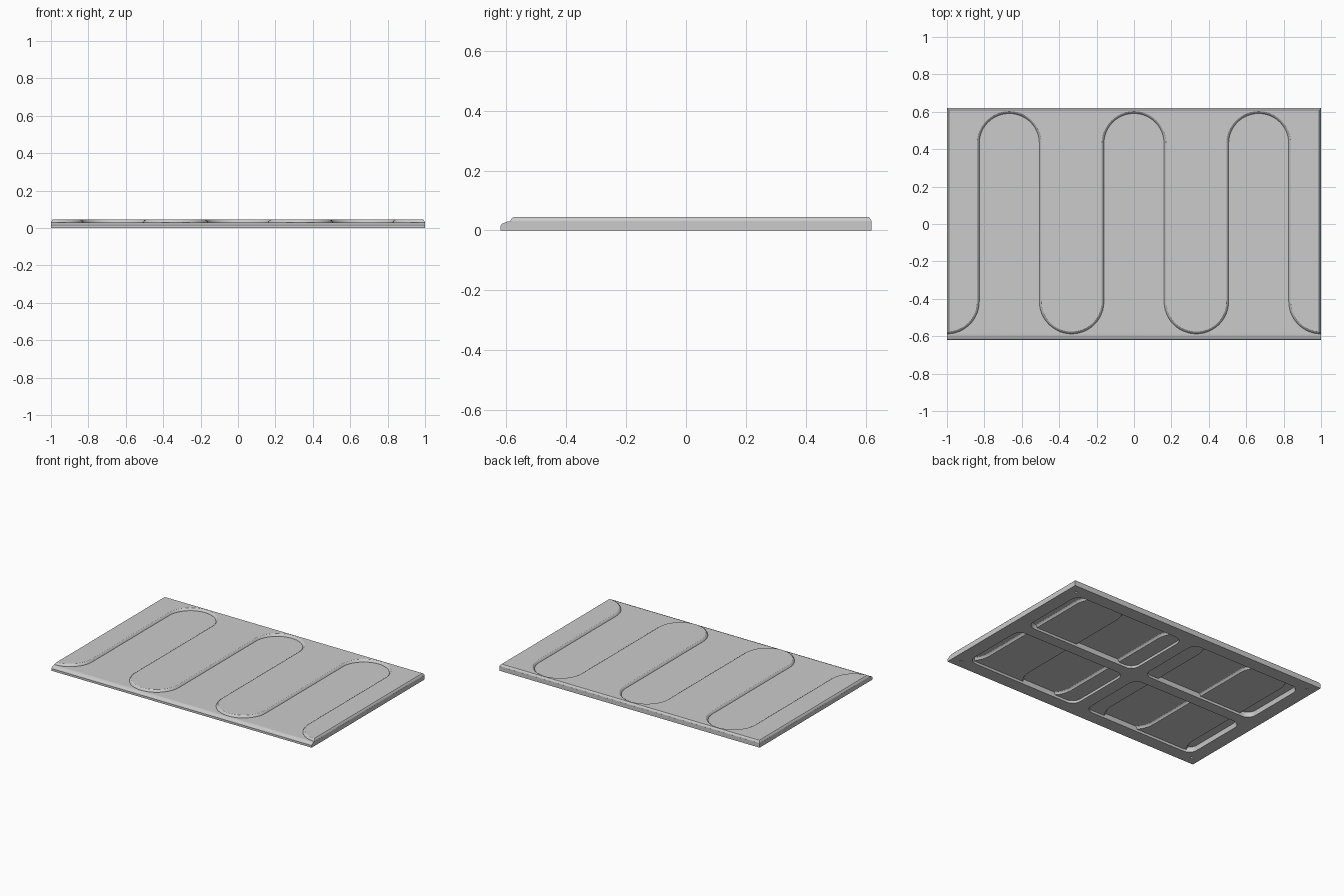
import bpy, bmesh, math

if "Cube" in bpy.data.objects:
    bpy.data.objects.remove(bpy.data.objects["Cube"])

R = 1 / 6            # scallop radius
LOW_Y, HIGH_Y = -0.415, 0.43


def loft(bm, rings):
    """Closed solid through rings of matching points, bottom to top."""
    loops = [[bm.verts.new(p) for p in ring] for ring in rings]
    n = len(loops[0])
    for a, b in zip(loops, loops[1:]):
        for i in range(n):
            j = (i + 1) % n
            bm.faces.new((a[i], a[j], b[j], b[i]))
    bm.faces.new(loops[0][::-1])
    bm.faces.new(loops[-1])


def finish(name, bm):
    bmesh.ops.recalc_face_normals(bm, faces=bm.faces)
    me = bpy.data.meshes.new(name)
    bm.to_mesh(me)
    bm.free()
    ob = bpy.data.objects.new(name, me)
    bpy.context.collection.objects.link(ob)
    return ob


def boolean(ob, other, op):
    m = ob.modifiers.new(op, 'BOOLEAN')
    m.operation, m.solver, m.object = op, 'EXACT', other
    bpy.context.view_layer.objects.active = ob
    bpy.ops.object.modifier_apply(modifier=m.name)
    bpy.data.objects.remove(other)


def scallop_ring(off, e, z, steps=24):
    """Outline of the raised layer: serpentine front, straight back and sides."""
    pts = [(-1 + e, 0.62 - e, z)]
    for i in range(7):
        cx, low = -1 + i / 3, i % 2 == 0
        r = R - off if low else R + off
        d = math.asin(e / r)
        a, b = (math.pi, 2 * math.pi) if low else (math.pi, 0)
        if i == 0:
            a = 1.5 * math.pi + d
        if i == 6:
            b = 1.5 * math.pi - d
        for k in range(steps + 1):
            t = a + (b - a) * k / steps
            pts.append((cx + r * math.cos(t), (LOW_Y if low else HIGH_Y) + r * math.sin(t), z))
    return pts + [(1 - e, 0.62 - e, z)]


def round_rect(cx, cy, hx, hy, r, z, steps=6):
    pts = []
    for q, (sx, sy) in enumerate(((1, 1), (-1, 1), (-1, -1), (1, -1))):
        for k in range(steps + 1):
            t = (q + k / steps) * math.pi / 2
            pts.append((cx + sx * (hx - r) + r * math.cos(t), cy + sy * (hy - r) + r * math.sin(t), z))
    return pts


# Base slab with chamfered front lip
bm = bmesh.new()
lip = [(-0.62, 0), (-0.62, 0.015), (-0.615, 0.022), (-0.602, 0.028), (-0.595, 0.03), (0.62, 0.03), (0.62, 0)]
loft(bm, [[(x, y, z) for y, z in lip] for x in (-1, 1)])
panel = finish("scalloped_panel", bm)

# Raised scalloped layer with rounded step
bm = bmesh.new()
loft(bm, [scallop_ring(*s) for s in ((-0.006, 0.0004, 0.027), (-0.006, 0.0004, 0.032),
                                     (-0.003, 0.003, 0.037), (0.001, 0.007, 0.042),
                                     (0.006, 0.010, 0.045))])
boolean(panel, finish("raised_layer", bm), 'UNION')

# Underside pockets and small corner holes, ceilings following the top surface
bm = bmesh.new()
for sx in (-1, 1):
    for sy in (-1, 1):
        loft(bm, [round_rect(sx * 0.475, sy * 0.285, 0.43 - i, 0.245 - i, 0.06, z)
                  for i, z in ((0, -0.01), (0, 0.003), (0.015, 0.06))])
        loft(bm, [round_rect(sx * 0.94, sy * 0.56, 0.008, 0.008, 0.0079, z, 3) for z in (-0.01, 0.06)])
pockets = finish("underside_pockets", bm)
lowered = panel.copy()
lowered.data = panel.data.copy()
lowered.location.z = -0.015
bpy.context.collection.objects.link(lowered)
bpy.context.view_layer.update()
boolean(pockets, lowered, 'INTERSECT')
boolean(panel, pockets, 'DIFFERENCE')

# Smooth the rounded steps, keep the panel edges crisp
bpy.ops.object.select_all(action='DESELECT')
panel.select_set(True)
bpy.context.view_layer.objects.active = panel
bpy.ops.object.shade_smooth_by_angle(angle=math.radians(24))
